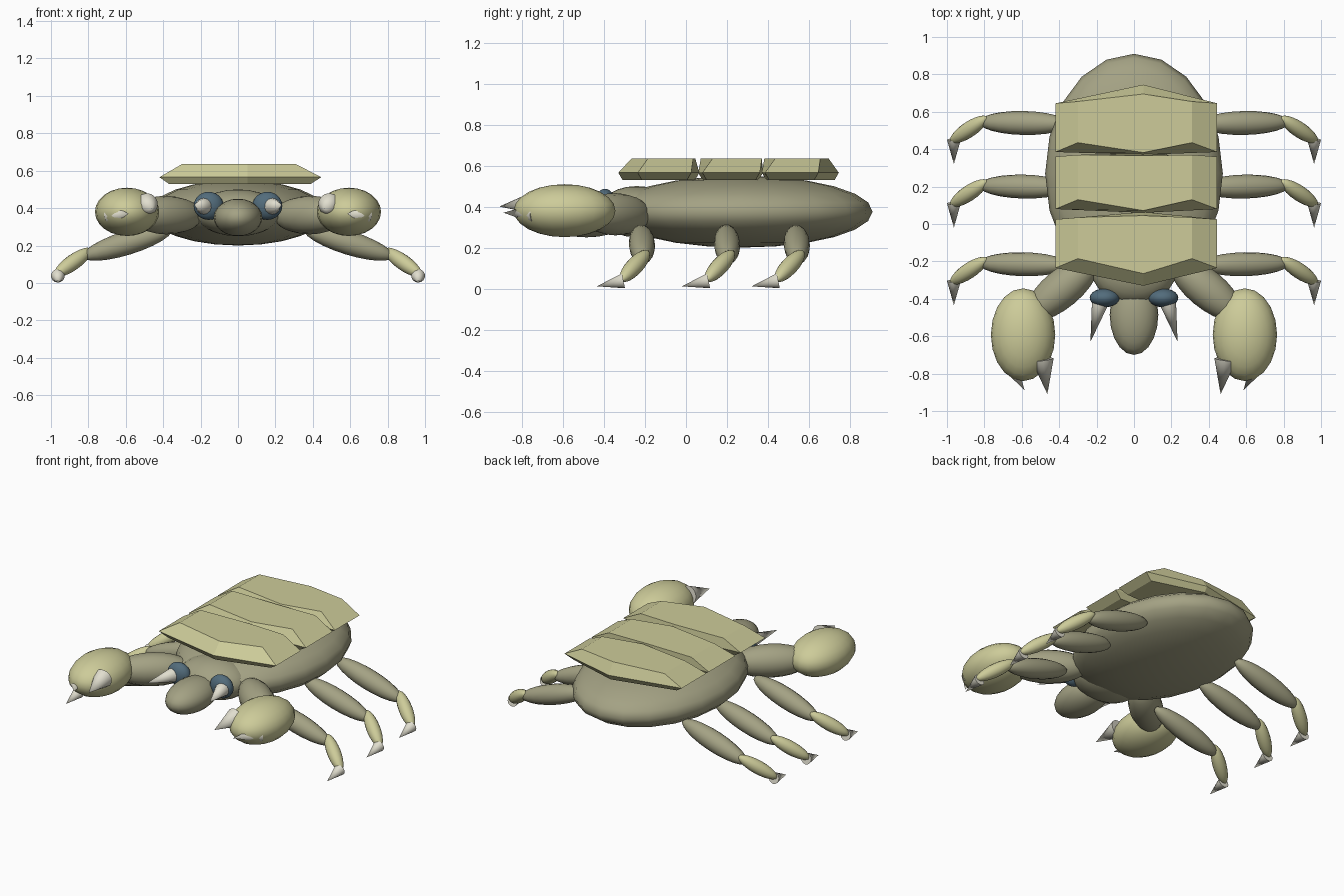
import bpy, bmesh
from mathutils import Vector, Matrix

cube = bpy.data.objects.get("Cube")
if cube:
    bpy.data.objects.remove(cube)


def material(name, rgb):
    m = bpy.data.materials.new(name)
    m.use_nodes = True
    m.diffuse_color = (*rgb, 1)
    m.node_tree.nodes["Principled BSDF"].inputs["Base Color"].default_value = (*rgb, 1)
    return m


OLIVE = material("grey olive", (0.37, 0.36, 0.23))
PALE = material("pale olive", (0.61, 0.60, 0.32))
IVORY = material("ivory", (0.75, 0.73, 0.62))
BLUE = material("slate blue", (0.085, 0.15, 0.20))


def finish(bm, name, mat, smooth=True):
    bmesh.ops.recalc_face_normals(bm, faces=bm.faces)
    mesh = bpy.data.meshes.new(name)
    bm.to_mesh(mesh)
    bm.free()
    mesh.materials.append(mat)
    obj = bpy.data.objects.new(name, mesh)
    bpy.context.collection.objects.link(obj)
    if smooth:
        bpy.ops.object.select_all(action='DESELECT')
        obj.select_set(True)
        bpy.context.view_layer.objects.active = obj
        bpy.ops.object.shade_smooth_by_angle(angle=0.9)
    return obj


def along(a, b):
    """Transform placing the z axis along a-b, centred between them."""
    a, b = Vector(a), Vector(b)
    turn = (b - a).to_track_quat('Z', 'Y').to_matrix().to_4x4()
    return Matrix.Translation((a + b) / 2) @ turn, (b - a).length


def ellipsoid(name, mat, centre, radii):
    bm = bmesh.new()
    place = Matrix.Translation(centre) @ Matrix.Diagonal((*radii, 1))
    bmesh.ops.create_uvsphere(bm, u_segments=20, v_segments=12, radius=1, matrix=place)
    return finish(bm, name, mat)


def limb(name, mat, a, b, r):
    bm = bmesh.new()
    place, length = along(a, b)
    place = place @ Matrix.Diagonal((r, r, length / 2, 1))
    bmesh.ops.create_uvsphere(bm, u_segments=16, v_segments=12, radius=1, matrix=place)
    return finish(bm, name, mat)


def spike(name, base, tip, r):
    bm = bmesh.new()
    place, length = along(base, tip)
    bmesh.ops.create_cone(bm, cap_ends=True, segments=14, radius1=r, radius2=0,
                          depth=length, matrix=place)
    return finish(bm, name, IVORY)


def plate(name, front, front_peak, back, back_peak, slope_front, slope_back):
    """Six-sided shell plate: underside, wide rim and inset top."""
    bm = bmesh.new()

    def ring(z, left, right, f, fp, b, bp):
        pts = [(left, f), (0.05, fp), (right, f), (right, b), (0.05, bp), (left, b)]
        return [bm.verts.new((x, y, z)) for x, y in pts]

    rings = [
        ring(0.53, -0.37, 0.39, front + 0.02, front_peak + 0.02, back - 0.02, back_peak - 0.02),
        ring(0.565, -0.42, 0.445, front, front_peak, back, back_peak),
        ring(0.635, -0.3, 0.31, front + 0.05, front_peak + slope_front,
             back + 0.01, back_peak - slope_back),
    ]
    for low, high in zip(rings, rings[1:]):
        for i in range(6):
            j = (i + 1) % 6
            bm.faces.new((low[i], low[j], high[j], high[i]))
    for r in (rings[0], rings[-1]):
        bm.faces.new((r[0], r[1], r[4], r[5]))
        bm.faces.new((r[1], r[2], r[3], r[4]))
    return finish(bm, name, PALE, smooth=False)


# Body, head and snout
ellipsoid("body", OLIVE, (0, 0.27, 0.375), (0.475, 0.64, 0.175))
ellipsoid("head", OLIVE, (0, -0.24, 0.375), (0.23, 0.19, 0.125))
ellipsoid("snout", OLIVE, (0, -0.485, 0.35), (0.13, 0.215, 0.1))

# Overlapping back plates
plate("front_plate", -0.235, -0.33, 0.025, 0.065, 0.065, 0.02)
plate("middle_plate", 0.08, 0.06, 0.36, 0.375, 0.012, 0.01)
plate("rear_plate", 0.385, 0.37, 0.645, 0.745, 0.012, 0.05)

for side, s in (("left", 1), ("right", -1)):
    # Eye and fang
    ellipsoid(side + "_eye", BLUE, (s * 0.157, -0.395, 0.412), (0.08, 0.05, 0.075))
    spike(side + "_fang", (s * 0.182, -0.425, 0.41), (s * 0.233, -0.63, 0.418), 0.045)

    # Arm with its claw
    limb(side + "_arm", OLIVE, (s * 0.2, -0.19, 0.36), (s * 0.57, -0.5, 0.365), 0.103)
    ellipsoid(side + "_claw", PALE, (s * 0.593, -0.592, 0.38), (0.172, 0.248, 0.129))
    spike(side + "_claw_thumb", (s * 0.488, -0.725, 0.42), (s * 0.463, -0.91, 0.4), 0.06)
    spike(side + "_claw_finger", (s * 0.675, -0.735, 0.365), (s * 0.585, -0.89, 0.37), 0.05)

    # Three walking legs
    for row, y in (("front", -0.22), ("middle", 0.195), ("rear", 0.535)):
        name = f"{side}_{row}_leg"
        limb(name + "_upper", OLIVE, (s * 0.35, y, 0.29), (s * 0.83, y + 0.01, 0.14), 0.064)
        limb(name + "_lower", PALE, (s * 0.785, y + 0.035, 0.18),
             (s * 0.98, y - 0.095, 0.04), 0.042)
        spike(name + "_tip", (s * 0.963, y - 0.085, 0.038), (s * 0.963, y - 0.215, 0.011), 0.037)
